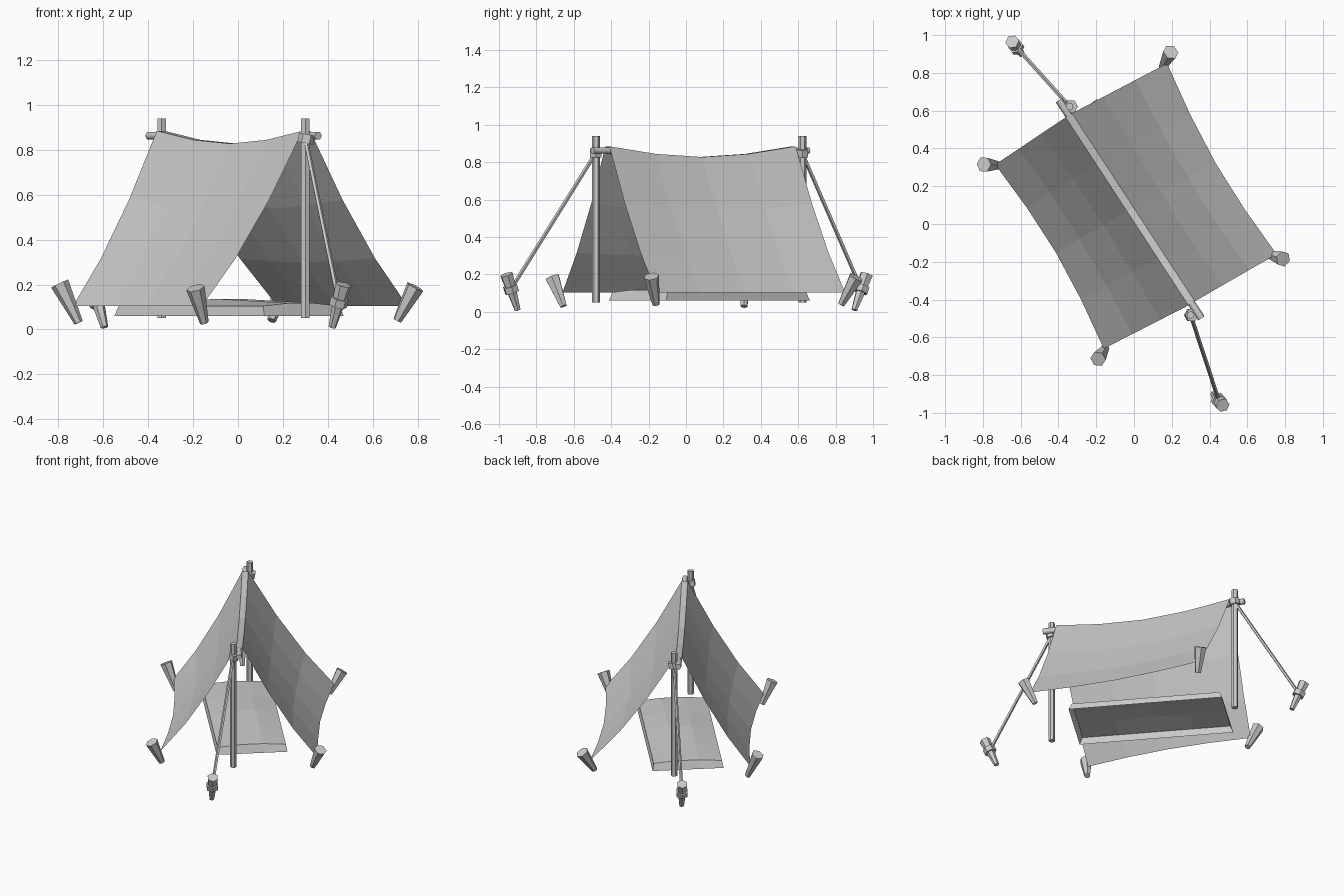
import bpy, bmesh, math
from mathutils import Vector as V

if "Cube" in bpy.data.objects:
    bpy.data.objects.remove(bpy.data.objects["Cube"])


def make_object(name, bm):
    bmesh.ops.recalc_face_normals(bm, faces=bm.faces)
    me = bpy.data.meshes.new(name)
    bm.to_mesh(me)
    bm.free()
    ob = bpy.data.objects.new(name, me)
    bpy.context.collection.objects.link(ob)
    return ob


def rod(name, a, b, r1, r2=None, sides=6):
    """Tapered prism from a to b."""
    a, b = V(a), V(b)
    bm = bmesh.new()
    bmesh.ops.create_cone(bm, cap_ends=True, segments=sides, radius1=r1,
                          radius2=r1 if r2 is None else r2, depth=(b - a).length)
    ob = make_object(name, bm)
    ob.location = (a + b) / 2
    ob.rotation_euler = (b - a).to_track_quat('Z', 'Y').to_euler()
    return ob


def grid_faces(bm, rows):
    for r0, r1 in zip(rows, rows[1:]):
        for i in range(len(r0) - 1):
            bm.faces.new((r0[i], r0[i + 1], r1[i + 1], r1[i]))


# Tent cloth: two sagging panels joined by a narrow flat ridge
back, front = V((-0.345, 0.575, 0.885)), V((0.305, -0.42, 0.885))
across = V((0.84, 0.543, 0))
hems = {-1: (V((-0.735, 0.315, 0.105)), V((-0.16, -0.66, 0.105))),
        1: (V((0.175, 0.85, 0.105)), V((0.755, -0.16, 0.105)))}


def cloth_point(side, u, v):
    top = back.lerp(front, u) + across * 0.02 * side
    top.z -= 0.057 * math.sin(math.pi * u)
    hem = hems[side][0].lerp(hems[side][1], u)
    hem -= across * side * 0.04 * math.sin(math.pi * u)
    p = top.lerp(hem, v)
    p.z -= 0.055 * math.sin(math.pi * v)
    return p


bm = bmesh.new()
rows = []
for i in range(5):
    u = i / 4
    pts = [cloth_point(-1, u, v / 3) for v in (3, 2, 1, 0)]
    pts += [cloth_point(1, u, v / 3) for v in (0, 1, 2, 3)]
    rows.append([bm.verts.new(p) for p in pts])
grid_faces(bm, rows)
make_object("tent_cloth", bm)

# Ridge beam following the sag, with both ends poking out
beam = bpy.data.curves.new("ridge_beam", 'CURVE')
beam.dimensions = '3D'
sp = beam.splines.new('POLY')
us = (-0.08, 0, 0.25, 0.5, 0.75, 1, 1.08)
sp.points.add(len(us) - 1)
for pt, u in zip(sp.points, us):
    p = back + (front - back) * u
    pt.co = (p.x, p.y, 0.863 - 0.057 * math.sin(math.pi * min(max(u, 0), 1)), 1)
beam.bevel_depth = 0.02
beam.bevel_resolution = 1
beam.use_fill_caps = True
bpy.context.collection.objects.link(bpy.data.objects.new("ridge_beam", beam))

# Poles, lashings, guy ropes and their stakes
ends = {"front": ((0.30, -0.482), (0.47, -0.96), (0.42, -0.90)),
        "back": ((-0.34, 0.622), (-0.645, 0.965), (-0.595, 0.90))}
for name, ((x, y), top, foot) in ends.items():
    rod(name + "_pole", (x, y, 0.05), (x, y, 0.94), 0.021, 0.021)
    rod(name + "_lashing", (x, y, 0.83), (x + 0.008, y, 0.87), 0.036)
    t, f = V((*top, 0.20)), V((*foot, 0.01))
    rod(name + "_guy_stake", f, t, 0.017, 0.037)
    rod(name + "_stake_knot", f.lerp(t, 0.5), f.lerp(t, 0.68), 0.041)
    rod(name + "_guy_rope", (x, y, 0.85), f.lerp(t, 0.59), 0.011, sides=5)

# Corner stakes leaning outwards
corners = [((-0.795, 0.315, 0.205), (-0.71, 0.31, 0.03)),
           ((0.195, 0.91, 0.185), (0.15, 0.83, 0.04)),
           ((0.79, -0.185, 0.19), (0.71, -0.16, 0.04)),
           ((-0.19, -0.715, 0.185), (-0.15, -0.655, 0.03))]
for i, (top, foot) in enumerate(corners):
    rod("corner_stake_%d" % (i + 1), foot, top, 0.02, 0.042)

# Bedding: lumpy blanket top with short sides and an open underside
ang = math.radians(41)
along, side = V((math.sin(ang), -math.cos(ang), 0)), V((math.cos(ang), math.sin(ang), 0))
mid = V((-0.04, 0.125, 0))
bm = bmesh.new()
rows = []
for i in range(5):
    u = i / 2 - 1
    row = []
    for j in range(4):
        w = j / 1.5 - 1
        p = mid + along * u * 0.49 + side * w * 0.225
        p.z = 0.105 + 0.035 * (1 - w * w) * (1 - 0.6 * abs(u))
        row.append(bm.verts.new(p))
    rows.append(row)
grid_faces(bm, rows)
rim = [e for e in bm.edges if e.is_boundary]
new = bmesh.ops.extrude_edge_only(bm, edges=rim)["geom"]
for v in new:
    if isinstance(v, bmesh.types.BMVert):
        flat = V((v.co.x, v.co.y, 0))
        v.co = mid + (flat - mid) * 1.04 + V((0, 0, 0.06))
make_object("bedding", bm)
